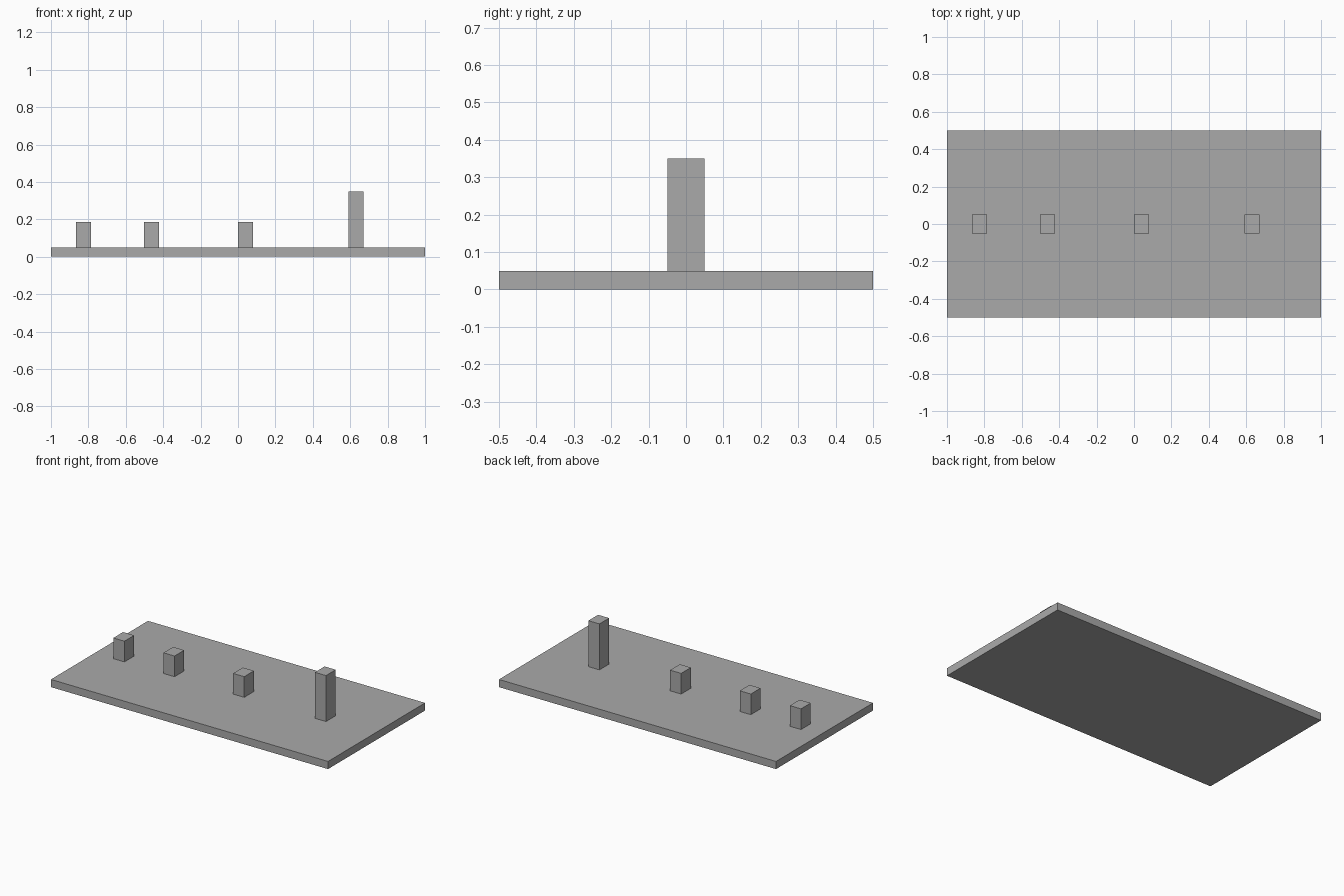
import bpy

cube = bpy.data.objects.get("Cube")
if cube:
    bpy.data.objects.remove(cube, do_unlink=True)

# One plain grey for everything
grey = bpy.data.materials.new("plain grey")
grey.use_nodes = True
grey.diffuse_color = (0.4, 0.4, 0.4, 1)
grey.node_tree.nodes["Principled BSDF"].inputs["Base Color"].default_value = grey.diffuse_color


def box(name, x, bottom, size):
    """Add a box centred on (x, 0) that rests on the given height."""
    bpy.ops.mesh.primitive_cube_add(size=1, location=(x, 0, bottom + size[2] / 2))
    obj = bpy.context.object
    obj.name = name
    obj.scale = size
    bpy.ops.object.transform_apply(location=False, rotation=False, scale=True)
    obj.data.materials.append(grey)
    return obj


# Flat base slab
BASE_HEIGHT = 0.05
box("base", 0, 0, (2, 1, BASE_HEIGHT))

# Row of posts standing on the slab
posts = {
    "right_short_post": (-0.825, 0.135),
    "middle_short_post": (-0.463, 0.135),
    "left_short_post": (0.04, 0.135),
    "tall_post": (0.63, 0.3),
}
for name, (x, height) in posts.items():
    box(name, x, BASE_HEIGHT, (0.08, 0.1, height))
